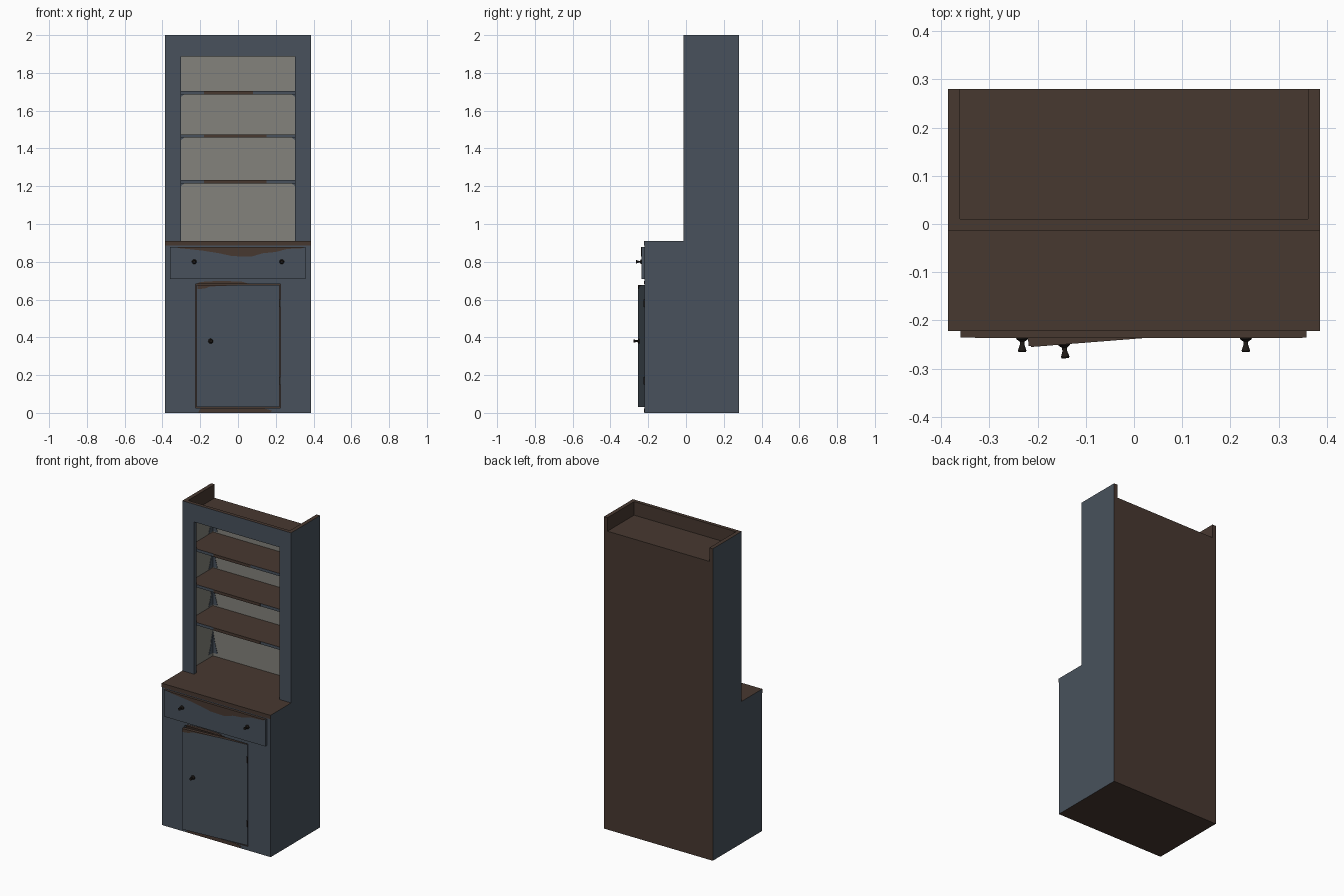
import bpy, bmesh, math
from mathutils import Vector

cube = bpy.data.objects.get("Cube")
if cube:
    bpy.data.objects.remove(cube, do_unlink=True)


def material(name, rgb):
    m = bpy.data.materials.new(name)
    m.use_nodes = True
    m.diffuse_color = (*rgb, 1)
    m.node_tree.nodes["Principled BSDF"].inputs["Base Color"].default_value = (*rgb, 1)
    return m


BLUE, BROWN, GREY, IRON = range(4)
MATS = [
    material("slate_blue_paint", (0.065, 0.083, 0.107)),
    material("bare_brown_wood", (0.064, 0.040, 0.030)),
    material("pale_grey_lining", (0.23, 0.226, 0.2)),
    material("dark_iron", (0.014, 0.011, 0.009)),
]


def painted_outside(n):
    """Blue paint on front and sides, bare wood on top, bottom and back."""
    return BROWN if abs(n.z) > 0.5 or n.y > 0.5 else BLUE


def finish(name, bm, rule):
    bmesh.ops.recalc_face_normals(bm, faces=bm.faces)
    bm.normal_update()
    for f in bm.faces:
        f.material_index = rule(f.normal) if callable(rule) else rule
    me = bpy.data.meshes.new(name)
    bm.to_mesh(me)
    bm.free()
    for m in MATS:
        me.materials.append(m)
    ob = bpy.data.objects.new(name, me)
    bpy.context.collection.objects.link(ob)
    return ob


def box(name, x, y, z, rule=BROWN):
    bm = bmesh.new()
    bmesh.ops.create_cube(bm, size=1)
    for v in bm.verts:
        v.co = [r[0] if c < 0 else r[1] for c, r in zip(v.co, (x, y, z))]
    return finish(name, bm, rule)


def prism(name, points, start, depth, rule=BROWN):
    """Extrude a flat outline by the depth vector; start maps 2D to 3D."""
    bm = bmesh.new()
    face = bm.faces.new([bm.verts.new(start(a, b)) for a, b in points])
    new = bmesh.ops.extrude_face_region(bm, geom=[face])["geom"]
    bmesh.ops.translate(bm, vec=Vector(depth),
                        verts=[v for v in new if isinstance(v, bmesh.types.BMVert)])
    return finish(name, bm, rule)


def worn_patch(name, points, y, rule=BROWN):
    return prism(name, points, lambda a, b: (a, y, b), (0, -0.002, 0), rule)


def knob(name, location):
    """Turned pull with a flange, thin neck and flared head, pointing forward."""
    profile = [(0, 0), (0.013, 0), (0.012, 0.004), (0.005, 0.009),
               (0.005, 0.016), (0.009, 0.028), (0.007, 0.031), (0, 0.031)]
    bm = bmesh.new()
    vs = [bm.verts.new((r, -d, 0)) for r, d in profile]
    es = [bm.edges.new(p) for p in zip(vs, vs[1:])]
    bmesh.ops.spin(bm, geom=vs + es, cent=(0, 0, 0), axis=(0, 1, 0),
                   angle=math.tau, steps=16)
    bmesh.ops.remove_doubles(bm, verts=bm.verts, dist=0.0001)
    ob = finish(name, bm, IRON)
    ob.location = location
    return ob


W, IN = 0.386, 0.361               # outer and inner half widths
FRONT, UPPER, BACK = -0.22, -0.013, 0.28
COUNTER, TOP, OPEN = 0.91, 2.0, 1.886

# Mirrored parts: side boards, stiles, linings, flaking paint, drawer pulls
outline = [(FRONT, 0), (BACK, 0), (BACK, TOP), (UPPER, TOP),
           (UPPER, COUNTER), (FRONT, COUNTER)]
for side, s in (("right", -1), ("left", 1)):
    def span(a, b):
        return sorted((s * a, s * b))

    def on_side(a, b):
        return (s * (IN - 0.002), a, b)

    prism(side + "_side_board", outline, lambda a, b: (s * IN, a, b),
          (s * (W - IN), 0, 0),
          lambda n: BLUE if n.x * s > 0.5 or n.y < -0.5 else BROWN)
    box(side + "_upper_stile", span(0.302, IN), (UPPER, 0.01), (COUNTER, OPEN), painted_outside)
    box(side + "_base_stile", span(0.225, IN), (FRONT, -0.2), (0, 0.682), painted_outside)
    box(side + "_lining", span(IN - 0.002, IN), (0.01, 0.26), (COUNTER, OPEN), GREY)
    for i, z in enumerate((0.93, 1.24, 1.48, 1.71)):
        h = 0.14
        prism(f"{side}_paint_flake_{i}",
              [(0.258, z), (0.258, z + h), (0.243, z + h * 0.7),
               (0.236, z + h * 0.4), (0.215, z)],
              on_side, (-s * 0.002, 0, 0), BLUE)
        worn_patch(f"{side}_back_flake_{i}",
                   [(s * 0.358, z), (s * 0.358, z + h), (s * 0.344, z + h * 0.5),
                    (s * 0.325, z)], 0.258, BLUE)
    knob(side + "_drawer_knob", (s * 0.232, -0.235, 0.8))

# Carcass boards
box("back_board", (-IN, IN), (0.26, BACK), (0, 1.913))
box("back_lining", (-IN, IN), (0.258, 0.26), (COUNTER, OPEN), GREY)
box("roof_board", (-IN, IN), (0.01, 0.26), (OPEN, 1.913))
box("header_board", (-IN, IN), (UPPER, 0.01), (OPEN, TOP), painted_outside)
box("counter", (-IN, IN), (FRONT, 0.26), (0.885, COUNTER))
box("counter_edge", (-W, W), (FRONT - 0.002, FRONT), (0.885, COUNTER))
box("floor_board", (-IN, IN), (-0.2, 0.26), (0, 0.02))
box("drawer_rail", (-IN, IN), (FRONT, -0.2), (0.682, 0.885), painted_outside)
box("bottom_rail", (-0.225, 0.225), (FRONT, -0.2), (0, 0.025), painted_outside)

# Shelves with paint worn off the middle of the front edge
for i, (z, end) in enumerate(((1.232, 0.15), (1.475, 0.15), (1.704, 0.08))):
    box(f"shelf_{i}", (-IN, IN), (0.012, 0.258), (z - 0.018, z), painted_outside)
    box(f"shelf_worn_edge_{i}", (-0.18, end), (0.01, 0.012), (z - 0.018, z))
    for s in (-1, 1):
        worn_patch(f"shelf_corner_flake_{i}_{s}",
                   [(s * 0.358, z - 0.018), (s * 0.285, z - 0.018),
                    (s * 0.3, z - 0.03), (s * 0.358, z - 0.045)], 0.258, BLUE)

# Drawer front with a wavy worn top
box("drawer_front", (-0.36, 0.358), (-0.235, FRONT), (0.708, 0.879), painted_outside)
worn_patch("drawer_wear",
           [(-0.33, 0.879), (-0.31, 0.872), (-0.25, 0.866), (-0.18, 0.858),
            (-0.1, 0.845), (-0.03, 0.83), (0.07, 0.827), (0.13, 0.845),
            (0.2, 0.852), (0.26, 0.868), (0.345, 0.872), (0.35, 0.879)], -0.235)

# Door, slightly ajar on its hinge edge
door = box("door", (-0.44, 0), (0, 0.02), (0.03, 0.677), painted_outside)
door.location = (0.22, -0.219, 0)
door.rotation_euler.z = math.radians(4.5)
door_parts = [
    knob("door_knob", (-0.366, 0, 0.38)),
    worn_patch("door_wear", [(-0.435, 0.677), (-0.435, 0.655), (-0.395, 0.659),
                             (-0.37, 0.669), (-0.2, 0.677)], 0),
]
for z in (0.17, 0.58):
    door_parts.append(box("door_hinge", (-0.004, 0.004), (-0.006, 0.008), (z - 0.02, z + 0.02), IRON))
for part in door_parts:
    part.parent = door

# Worn rails around the door opening
worn_patch("upper_rail_wear", [(-0.22, 0.683), (0.06, 0.683), (0.02, 0.695),
                               (-0.1, 0.699), (-0.2, 0.693)], FRONT)
worn_patch("bottom_rail_wear", [(-0.21, 0.002), (0.17, 0.002), (0.18, 0.012),
                                (0.14, 0.023), (-0.2, 0.023)], FRONT)
